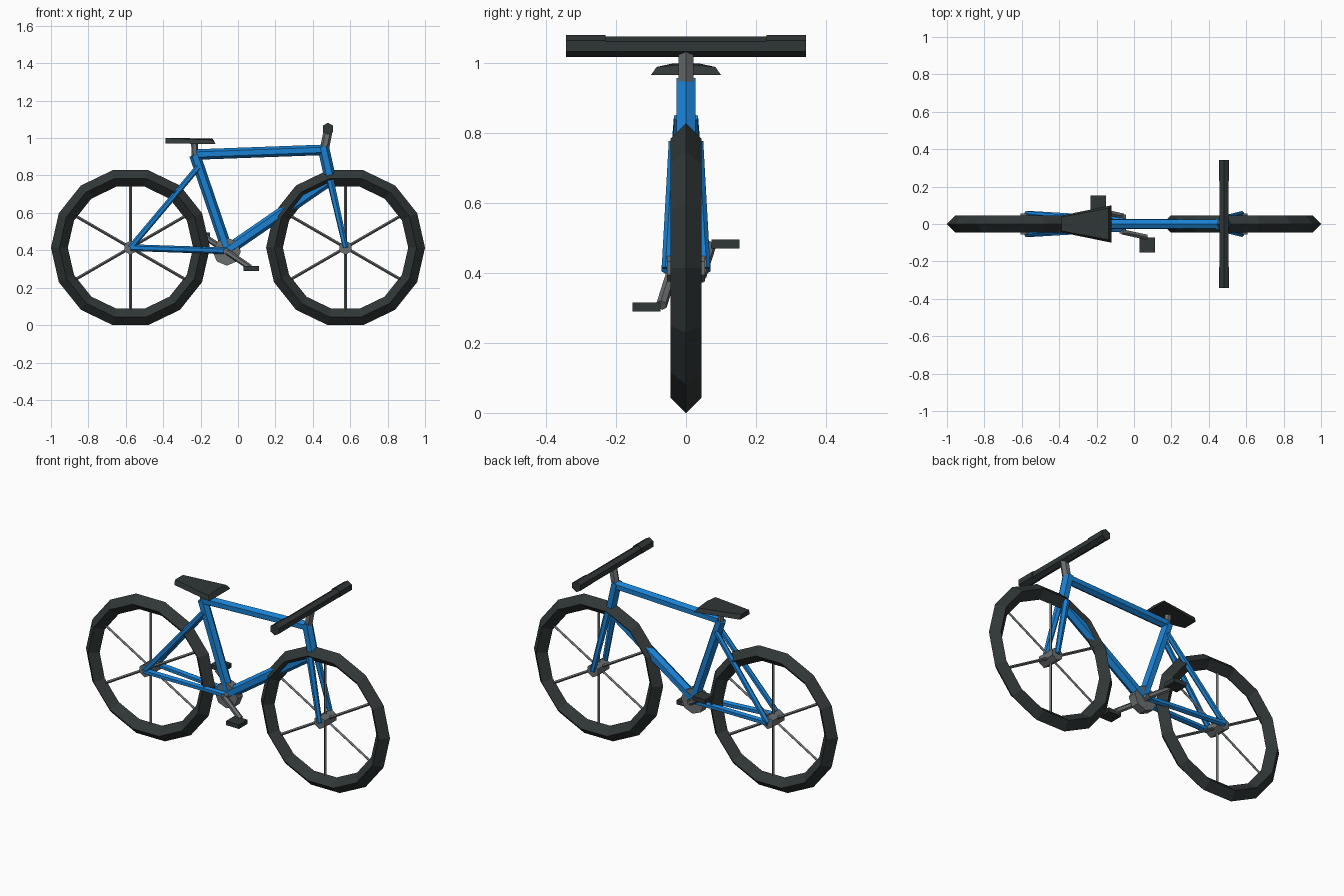
import bpy, bmesh, math
from mathutils import Vector

if "Cube" in bpy.data.objects:
    bpy.data.objects.remove(bpy.data.objects["Cube"])


def material(name, rgb):
    m = bpy.data.materials.new(name)
    m.diffuse_color = (*rgb, 1)
    m.use_nodes = True
    m.node_tree.nodes["Principled BSDF"].inputs["Base Color"].default_value = m.diffuse_color
    return m


BLUE = material("blue paint", (0.01, 0.22, 0.65))
BLACK = material("black rubber", (0.03, 0.037, 0.037))
METAL = material("dark metal", (0.15, 0.16, 0.165))


def tube(name, a, b, r, mat, sides=6, r2=None):
    """Flat-sided bar from a to b."""
    a, b = Vector(a), Vector(b)
    d = b - a
    bpy.ops.mesh.primitive_cone_add(vertices=sides, radius1=r, radius2=r if r2 is None else r2,
                                    depth=d.length, location=(a + b) / 2,
                                    rotation=d.to_track_quat('Z', 'Y').to_euler())
    o = bpy.context.object
    o.name = name
    o.data.materials.append(mat)
    return o


def box(name, loc, size, mat):
    bpy.ops.mesh.primitive_cube_add(size=1, location=loc)
    o = bpy.context.object
    o.name, o.scale = name, size
    o.data.materials.append(mat)


WX, WZ = 0.575, 0.414
BB = Vector((-0.06, 0, 0.393))

# Wheels: tyre, hub and three full-width spokes
for label, x in (("rear", -WX), ("front", WX)):
    bpy.ops.mesh.primitive_torus_add(major_segments=14, minor_segments=4, major_radius=0.38,
                                     minor_radius=0.045, location=(x, 0, WZ),
                                     rotation=(math.pi / 2, 0, 0))
    tyre = bpy.context.object
    tyre.name = label + "_tyre"
    tyre.data.materials.append(BLACK)
    tube(label + "_hub", (x, -0.055, WZ), (x, 0.055, WZ), 0.038, METAL)
    for i, deg in enumerate((30, 90, 150)):
        d = Vector((math.cos(math.radians(deg)), 0, math.sin(math.radians(deg)))) * 0.35
        c = Vector((x, 0, WZ))
        tube(f"{label}_spoke_{i + 1}", c - d, c + d, 0.008, METAL, 4)

# Main frame
tube("seat_tube", (-0.057, 0, 0.40), (-0.231, 0, 0.91), 0.03, BLUE)
tube("top_tube", (-0.225, 0, 0.912), (0.46, 0, 0.937), 0.028, BLUE)
tube("head_tube", (0.455, 0, 0.955), (0.495, 0, 0.775), 0.031, BLUE)
tube("down_tube", (-0.057, 0, 0.40), (0.488, 0, 0.775), 0.031, BLUE)

# Paired fork blades, seat stays and chain stays
for side, s in (("right", -1), ("left", 1)):
    tube(side + "_fork_blade", (0.493, 0.03 * s, 0.775), (WX, 0.055 * s, WZ), 0.02, BLUE, r2=0.015)
    tube(side + "_seat_stay", (-0.212, 0.02 * s, 0.845), (-WX, 0.055 * s, WZ), 0.016, BLUE)
    tube(side + "_chain_stay", (-0.06, 0.025 * s, 0.397), (-WX, 0.055 * s, WZ), 0.018, BLUE)

# Chainring, crank arms and pedals
tube("chainring", BB + Vector((0, -0.025, 0)), BB + Vector((0, 0.025, 0)), 0.075, METAL, 8)
for side, s in (("right", -1), ("left", 1)):
    tip = BB + Vector((-0.125 * s, 0.07 * s, 0.085 * s))
    tube(side + "_axle", BB, BB + Vector((0, 0.05 * s, 0)), 0.02, METAL)
    tube(side + "_crank_arm", BB + Vector((0, 0.043 * s, 0)), tip, 0.016, METAL)
    box(side + "_pedal", BB + Vector((-0.131 * s, 0.113 * s, 0.09 * s)), (0.085, 0.08, 0.025), BLACK)

# Seat post and wedge-shaped seat
tube("seat_post", (-0.229, 0, 0.90), (-0.233, 0, 0.975), 0.018, METAL)
bm = bmesh.new()
rings = []
for inset, z_end, z_nose in ((0, 0.967, 0.972), (0.016, 0.99, 1.0)):
    xe, xn, we, wn = -0.12 - inset, -0.388, 0.1 - inset, 0.045 - inset / 2
    rings.append([bm.verts.new(p) for p in ((xn, -wn, z_nose), (xe, -we, z_end),
                                            (xe, 0, z_end + inset * 0.5), (xe, we, z_end),
                                            (xn, wn, z_nose))])
bot, top = rings
bm.faces.new(bot[::-1])
bm.faces.new(top)
for i in range(5):
    j = (i + 1) % 5
    bm.faces.new((bot[i], bot[j], top[j], top[i]))
mesh = bpy.data.meshes.new("seat")
bm.to_mesh(mesh)
bm.free()
mesh.materials.append(BLACK)
bpy.context.collection.objects.link(bpy.data.objects.new("seat", mesh))

# Stem, handlebar and grips
tube("stem", (0.462, 0, 0.94), (0.483, 0, 1.045), 0.024, METAL)
tube("handlebar", (0.481, -0.34, 1.048), (0.481, 0.34, 1.048), 0.029, BLACK)
for side, s in (("right", -1), ("left", 1)):
    tube(side + "_grip", (0.481, 0.23 * s, 1.05), (0.481, 0.343 * s, 1.05), 0.032, BLACK)
